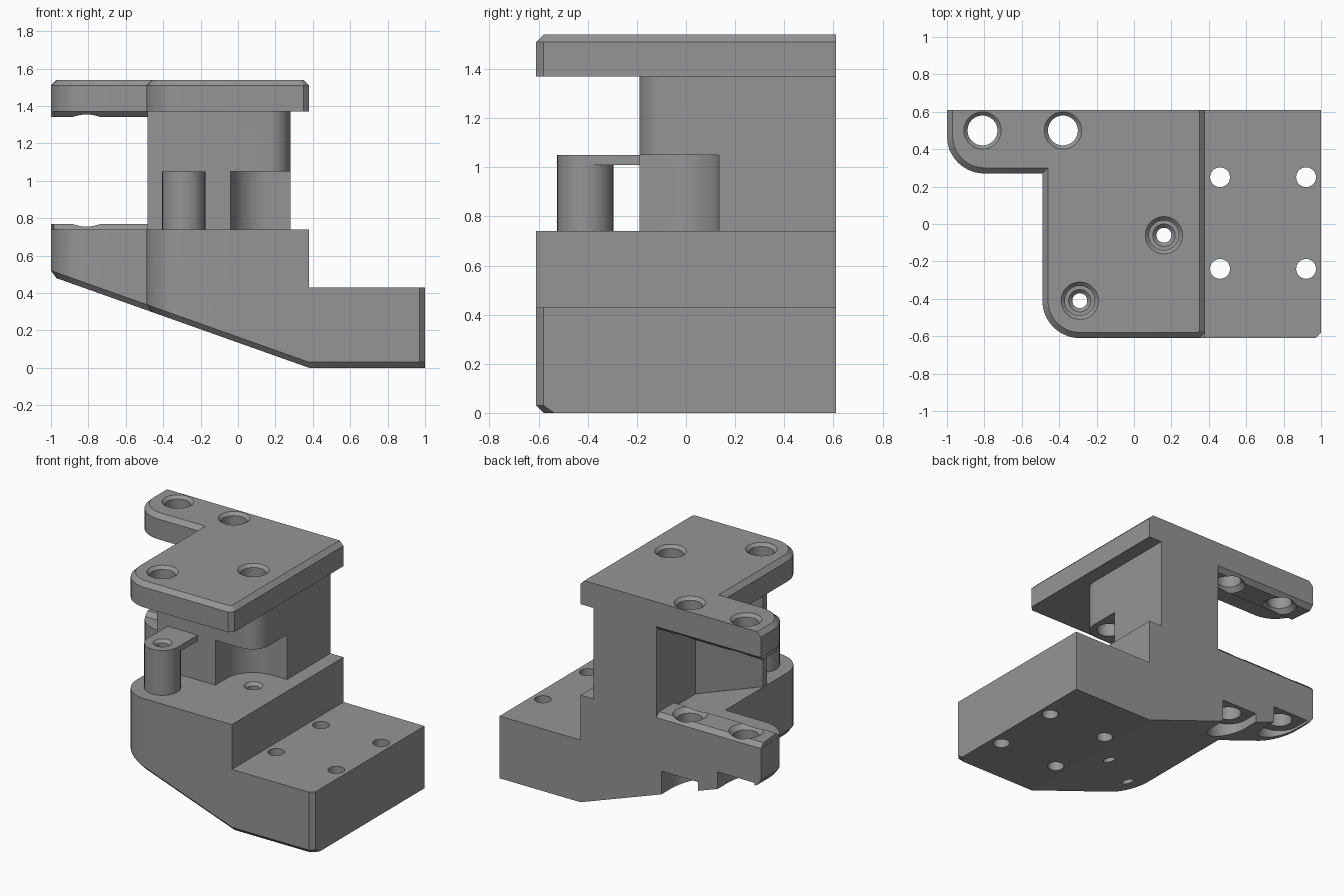
import bpy, bmesh, math

if "Cube" in bpy.data.objects:
    bpy.data.objects.remove(bpy.data.objects["Cube"])

grey = bpy.data.materials.new("grey")
grey.diffuse_color = (0.30, 0.30, 0.30, 1)
grey.use_nodes = True
grey.node_tree.nodes["Principled BSDF"].inputs["Base Color"].default_value = grey.diffuse_color


def arc(cx, cy, r, a0, a1, n=10):
    """Points on an arc, angles in degrees, both ends included."""
    return [(cx + r * math.cos(math.radians(a0 + (a1 - a0) * i / n)),
             cy + r * math.sin(math.radians(a0 + (a1 - a0) * i / n))) for i in range(n + 1)]


def loft(name, rings, fold_x=None):
    """Closed solid through rings of 3D points; fold_x creases the first cap there."""
    bm = bmesh.new()
    vs = [[bm.verts.new(p) for p in ring] for ring in rings]
    n = len(vs[0])
    cap = bm.faces.new(vs[0][::-1])
    bm.faces.new(vs[-1])
    for a, b in zip(vs, vs[1:]):
        for i in range(n):
            j = (i + 1) % n
            bm.faces.new((a[i], a[j], b[j], b[i]))
    if fold_x is not None:
        fold = [v for v in vs[0] if abs(v.co.x - fold_x) < 1e-4]
        bmesh.utils.face_split(cap, fold[0], fold[1])
    bmesh.ops.remove_doubles(bm, verts=bm.verts, dist=1e-6)
    bmesh.ops.recalc_face_normals(bm, faces=bm.faces)
    me = bpy.data.meshes.new(name)
    bm.to_mesh(me)
    bm.free()
    me.materials.append(grey)
    ob = bpy.data.objects.new(name, me)
    bpy.context.collection.objects.link(ob)
    return ob


def ring(pts, z):
    return [(x, y, z) for x, y in pts]


def prism(name, pts, z0, z1):
    return loft(name, [ring(pts, z0), ring(pts, z1)])


def drill(x, y, profile):
    """Round cutter from (radius, z) pairs."""
    return loft("cutter", [ring(arc(x, y, r, 0, 360, 32)[:-1], z) for r, z in profile])


def inset(pts, d, fixed):
    """Mitred inset of a counter-clockwise outline; edges where fixed(p, q) stay put."""
    n, out, lines = len(pts), [], []
    for i in range(n):
        p, q = pts[i], pts[(i + 1) % n]
        l = math.hypot(q[0] - p[0], q[1] - p[1])
        lines.append((-(q[1] - p[1]) / l, (q[0] - p[0]) / l, 0 if fixed(p, q) else d))
    for i in range(n):
        (ax, ay, da), (bx, by, db) = lines[i - 1], lines[i]
        det = ax * by - ay * bx
        if abs(det) < 1e-4:
            dx, dy = ax * da, ay * da
        else:
            dx, dy = (da * by - db * ay) / det, (ax * db - bx * da) / det
        out.append((pts[i][0] + dx, pts[i][1] + dy))
    return out


def cut(ob, cutters):
    bpy.context.view_layer.objects.active = ob
    for c in cutters:
        m = ob.modifiers.new("cut", 'BOOLEAN')
        m.operation, m.solver, m.object = 'DIFFERENCE', 'EXACT', c
        bpy.ops.object.modifier_apply(modifier=m.name)
        bpy.data.objects.remove(c)


RODS = [(-0.81, 0.5), (-0.38, 0.5)]
SCREWS = [(0.16, -0.06), (-0.29, -0.41)]
BACK = 0.61
CH = 0.03

# shared L-shaped left outline: side arm and rounded front corner
left = [(-1, BACK)] + arc(-0.8, 0.47, 0.2, 180, 270) + [(-0.49, 0.27)] \
    + arc(-0.29, -0.41, 0.2, 180, 270)


def on_back(p, q):
    return p[1] > 0.6 and q[1] > 0.6


# base: sloped underside, chamfered lower edge, stepped top
outline = left + [(0.38, -0.61), (0.97, -0.61), (1, -0.58), (1, BACK), (0.38, BACK)]
inner = inset(outline, CH, lambda p, q: on_back(p, q) or (p[0] > 0.99 and q[0] > 0.99))


def under(x):
    return max(0, (0.38 - x) * 0.355)


base = loft("base", [[(x, y, under(x)) for x, y in inner],
                     [(x, y, under(x) + CH) for x, y in outline],
                     ring(outline, 0.74)], fold_x=0.38)
cutters = [prism("cutter", [(0.38, -0.8), (1.2, -0.8), (1.2, 0.8), (0.38, 0.8)], 0.43, 1)]
# mounting holes
cutters += [drill(x, y, [(0.053, -0.1), (0.053, 0.6)]) for x in (0.46, 0.92) for y in (-0.24, 0.25)]
# rod holes and the open pockets beneath them
for (x, y), top in zip(RODS, (0.49, 0.38)):
    cutters.append(drill(x, y, [(0.08, -0.1), (0.08, 0.9)]))
    slot = arc(x, y, 0.14, 180, 360, 16) + [(x + 0.14, 0.8), (x - 0.14, 0.8)]
    cutters.append(prism("cutter", slot, -0.1, top))
# screw holes
cutters.append(drill(*SCREWS[0], [(0.04, -0.1), (0.04, 0.72), (0.06, 0.74), (0.06, 0.8)]))
cutters.append(drill(*SCREWS[1], [(0.04, -0.1), (0.04, 0.8)]))
cut(base, cutters)

# top plate: chamfered upper edge except at the back
outline = left + [(0.35, -0.61), (0.38, -0.58), (0.38, BACK)]
plate = loft("top_plate", [ring(outline, 1.37), ring(outline, 1.51),
                           ring(inset(outline, CH, on_back), 1.54)])
cut(plate, [drill(x, y, [(0.08, 1.2), (0.08, 1.52), (0.1, 1.54), (0.1, 1.6)])
            for x, y in RODS + SCREWS])

# column between base and plate, with a slanted inner wall and rounded corner
outline = [(-0.2, BACK), (-0.2, 0.18), (-0.485, -0.15), (-0.485, -0.19)] \
    + arc(0.16, -0.07, 0.12, 270, 360) + [(0.28, BACK)]
column = prism("column", outline, 0.74, 1.37)
notch = [(-0.04, -0.4), (0.5, -0.4), (0.5, 0.135)] + arc(0.16, -0.065, 0.2, 90, 180)
cut(column, [prism("cutter", notch, 0.6, 1.05),
             drill(*SCREWS[0], [(0.08, 0.9), (0.08, 1.5)])])

# screw boss and its cap bridging to the column
sx, sy = SCREWS[1]
boss = prism("screw_boss", arc(sx, sy, 0.115, 0, 360, 32)[:-1], 0.74, 1.01)
cap = prism("boss_cap", arc(sx, sy, 0.115, 180, 360, 16) + [(sx + 0.115, -0.19), (sx - 0.115, -0.19)],
            1.01, 1.05)
cut(boss, [drill(sx, sy, [(0.04, 0.6), (0.04, 1.2)])])
cut(cap, [drill(sx, sy, [(0.04, 0.9), (0.04, 1.03), (0.06, 1.05), (0.06, 1.2)])])

# clamping ridges facing each other on the arms, with flared rod holes
for name, z, s in (("lower_ridge", 0.74, 1), ("upper_ridge", 1.37, -1)):
    h = z + s * 0.03
    section = [(BACK, z), (0.58, h), (0.42, h), (0.39, z)]
    ends = [[(x0 if y > 0.45 or x0 > -0.5 else -0.985, y, w) for y, w in section]
            for x0 in (-1, -0.2)]
    ridge = loft(name, ends)
    cut(ridge, [drill(x, y, [(0.08, z - s * 0.1), (0.08, z), (0.12, z + s * 0.04), (0.12, z + s * 0.1)])
                for x, y in RODS])

# smooth curved walls, crisp edges
for ob in bpy.context.scene.objects:
    ob.select_set(True)
bpy.context.view_layer.objects.active = base
bpy.ops.object.shade_smooth_by_angle(angle=math.radians(15))
